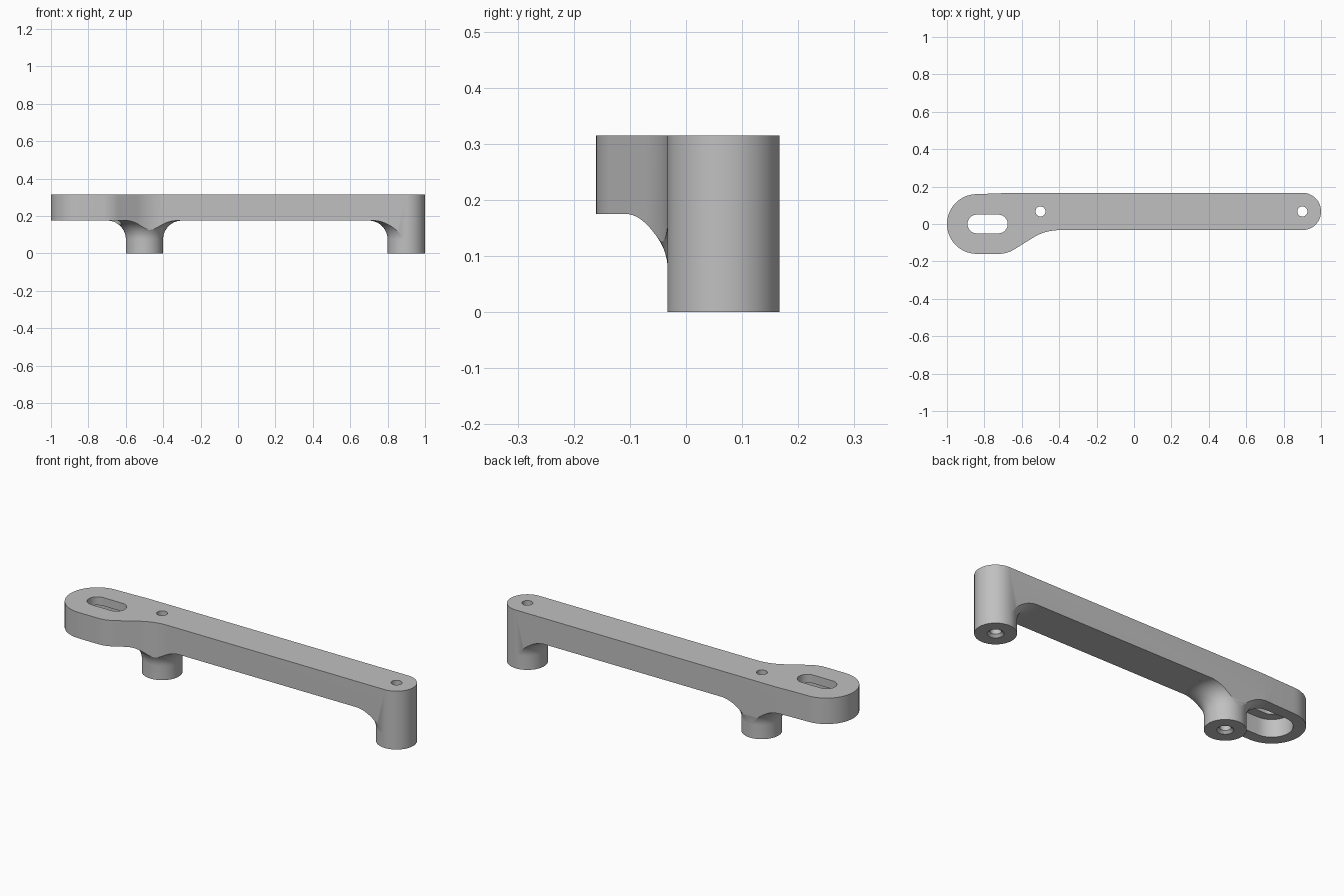
import bpy, bmesh
from math import sin, cos, pi, radians

cube = bpy.data.objects.get("Cube")
if cube:
    bpy.data.objects.remove(cube, do_unlink=True)

TOP, UNDER = 0.315, 0.175          # bar top and underside
POST_Y, POST_R, FILLET = 0.067, 0.1, 0.1
POSTS = (-0.5, 0.9)
SLOT_X = (-0.84, -0.725)

grey = bpy.data.materials.new("light grey")
grey.use_nodes = True
grey.diffuse_color = (0.53, 0.53, 0.53, 1)
grey.node_tree.nodes["Principled BSDF"].inputs["Base Color"].default_value = grey.diffuse_color


def arc(cx, cy, r, a0, a1, n=20):
    angles = [radians(a0 + (a1 - a0) * i / n) for i in range(n + 1)]
    return [(cx + r * cos(a), cy + r * sin(a)) for a in angles]


def finish(bm, name):
    bmesh.ops.recalc_face_normals(bm, faces=bm.faces)
    mesh = bpy.data.meshes.new(name)
    bm.to_mesh(mesh)
    bm.free()
    mesh.materials.append(grey)
    obj = bpy.data.objects.new(name, mesh)
    bpy.context.collection.objects.link(obj)
    return obj


def prism(name, outline, z0, z1):
    bm = bmesh.new()
    face = bm.faces.new([bm.verts.new((x, y, z0)) for x, y in outline])
    ext = bmesh.ops.extrude_face_region(bm, geom=[face])
    verts = [v for v in ext["geom"] if isinstance(v, bmesh.types.BMVert)]
    bmesh.ops.translate(bm, verts=verts, vec=(0, 0, z1 - z0))
    return finish(bm, name)


def lathe(name, x, y, profile, n=64):
    """Closed solid turned about a vertical axis from (radius, height) pairs."""
    bm = bmesh.new()
    rings = [[bm.verts.new((x + r * cos(2 * pi * i / n), y + r * sin(2 * pi * i / n), z))
              for i in range(n)] for r, z in profile]
    for low, high in zip(rings, rings[1:]):
        for i in range(n):
            j = (i + 1) % n
            bm.faces.new((low[i], low[j], high[j], high[i]))
    bm.faces.new(rings[0])
    bm.faces.new(rings[-1])
    return finish(bm, name)


def combine(target, tool, operation):
    mod = target.modifiers.new(operation, "BOOLEAN")
    mod.object, mod.operation, mod.solver = tool, operation, "EXACT"
    bpy.context.view_layer.objects.active = target
    bpy.ops.object.modifier_apply(modifier=mod.name)
    bpy.data.objects.remove(tool, do_unlink=True)


def slot(r):
    return arc(SLOT_X[0], 0, r, 90, 270) + arc(SLOT_X[1], 0, r, -90, 90)


# Plan outline: slotted head, tapered neck and straight bar with a round end
outline = (arc(SLOT_X[0], 0, 0.16, 90, 270)
           + arc(SLOT_X[1], 0, 0.16, -90, -58, 8)
           + arc(-0.4, -0.295, 0.262, 122, 90, 12)
           + arc(POSTS[1], POST_Y, POST_R, -90, 90, 32)
           + [(-0.66, 0.167), (-0.74, 0.163)])
bracket = prism("mounting_bracket", outline, 0, TOP)

# Height envelope: slab plus two flared posts, trimmed by the plan outline
envelope = prism("envelope", [(-2, -1), (2, -1), (2, 1), (-2, 1)], UNDER, 0.5)
for x, r in zip(POSTS, (POST_R - 0.0005, POST_R + 0.0005)):
    flare = [(r + FILLET + dx, UNDER - FILLET + dz)
             for dx, dz in arc(0, 0, FILLET, 180, 92, 16)]
    profile = [(r, -0.1)] + flare + [(r + FILLET, UNDER + 0.02), (r + FILLET, 0.3)]
    combine(envelope, lathe("flared_post", x, POST_Y, profile), "UNION")
combine(bracket, envelope, "INTERSECT")

# Slot with a wider recess from below
combine(bracket, prism("recess", slot(0.1), 0.03, 0.27), "DIFFERENCE")
combine(bracket, prism("slot", slot(0.05), 0.1, 0.5), "DIFFERENCE")

# Countersunk screw holes through the posts
for x in POSTS:
    bore = [(0.05, -0.01), (0.027, 0.013), (0.027, 0.5)]
    combine(bracket, lathe("screw_hole", x, POST_Y, bore, 32), "DIFFERENCE")

bpy.ops.object.select_all(action="DESELECT")
bracket.select_set(True)
bpy.context.view_layer.objects.active = bracket
bpy.ops.object.shade_smooth_by_angle(angle=radians(30))
